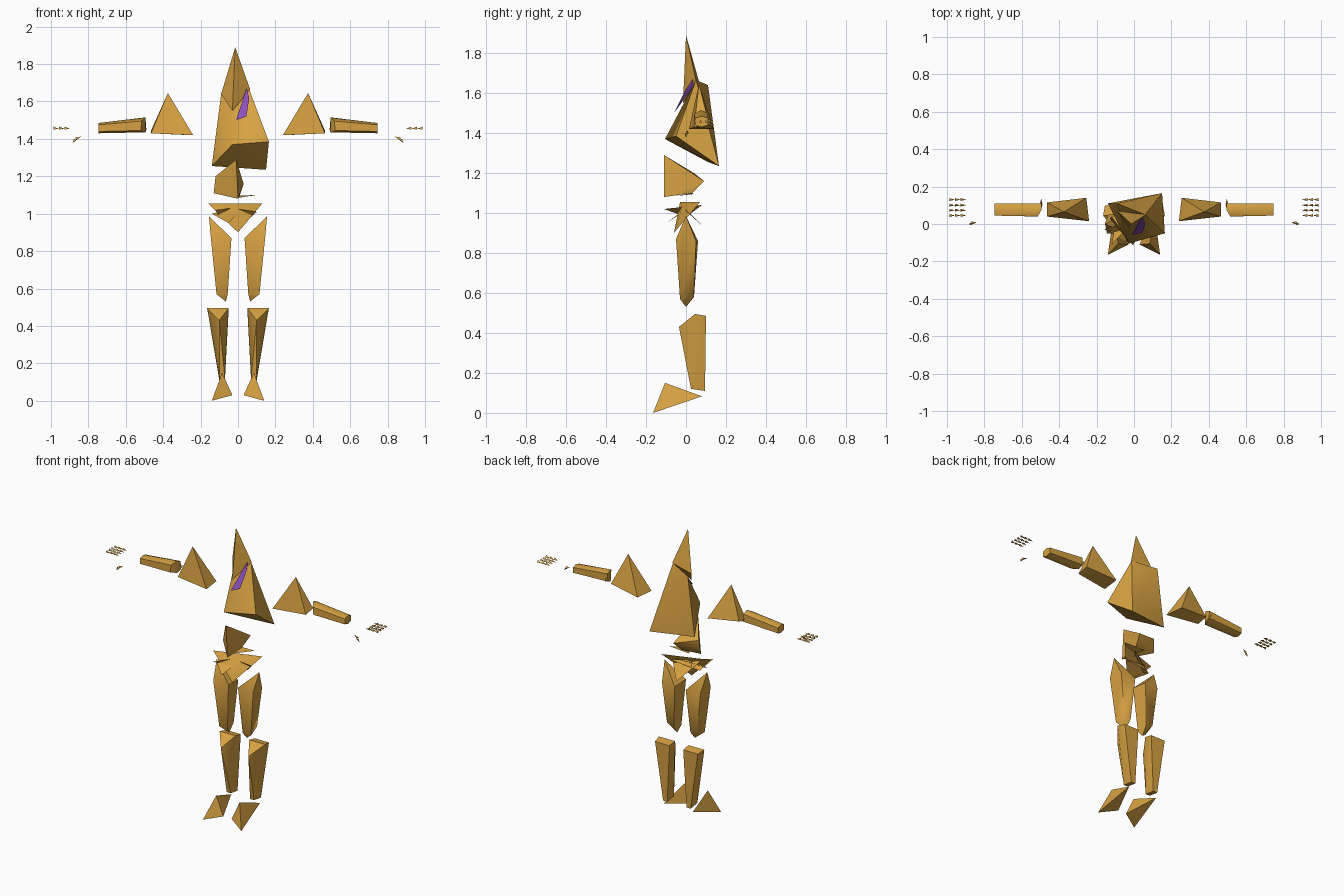
import bpy
import bmesh
import math
from mathutils import Vector

cube = bpy.data.objects.get("Cube")
if cube:
    bpy.data.objects.remove(cube, do_unlink=True)


def make_material(name, colour):
    material = bpy.data.materials.new(name)
    material.use_nodes = True
    material.diffuse_color = colour
    shader = next(n for n in material.node_tree.nodes if n.type == "BSDF_PRINCIPLED")
    shader.inputs["Base Color"].default_value = colour
    return material


gold = make_material("golden ochre", (.68, .36, .055, 1))
purple = make_material("violet", (.26, .08, .50, 1))


def finish(name, bm, material, smooth_angle):
    """Turn a bmesh into a named, shaded object."""
    mesh = bpy.data.meshes.new(name)
    bm.to_mesh(mesh)
    bm.free()
    mesh.materials.append(material)
    part = bpy.data.objects.new(name, mesh)
    bpy.context.collection.objects.link(part)
    bpy.ops.object.select_all(action="DESELECT")
    part.select_set(True)
    bpy.context.view_layer.objects.active = part
    bpy.ops.object.shade_smooth_by_angle(angle=math.radians(smooth_angle))
    return part


def shard(name, points, material=gold, smooth_angle=45):
    """Faceted solid wrapped around a few corner points."""
    bm = bmesh.new()
    verts = [bm.verts.new(p) for p in points]
    if len(verts) == 3:
        bm.faces.new(verts)
    else:
        bmesh.ops.convex_hull(bm, input=verts)
        loose = [v for v in bm.verts if not v.link_faces]
        bmesh.ops.delete(bm, geom=loose, context="VERTS")
        bmesh.ops.recalc_face_normals(bm, faces=bm.faces)
    return finish(name, bm, material, smooth_angle)


def pair(name, points):
    """The same shard on the left and on the right."""
    for side, sign in (("left", 1), ("right", -1)):
        shard(side + "_" + name, [(sign * x, y, z) for x, y, z in points])


def tiny_spike(base, tip, radius):
    """Corner points of a small three-sided spike."""
    base, tip = Vector(base), Vector(tip)
    along = (tip - base).normalized()
    across = along.orthogonal().normalized()
    other = along.cross(across)
    ring = []
    for i in range(3):
        turn = math.tau * i / 3
        ring.append(base + radius * (math.cos(turn) * across + math.sin(turn) * other))
    return [tuple(v) for v in ring + [tip]]


# Head and chest
shard("head", [(-.015, 0, 1.89), (-.09, .07, 1.64), (.065, .05, 1.665), (-.03, -.015, 1.55)])
shard("chest", [
    (-.03, -.105, 1.37), (.165, -.05, 1.385), (.15, .165, 1.235),
    (-.14, .11, 1.255), (-.09, .11, 1.64), (.06, .05, 1.665),
])
# Thin violet plate on the front of the chest
shard("chest_plate", [
    (.045, .035, 1.67), (-.01, -.06, 1.5), (.045, -.045, 1.52), (.06, 0, 1.62),
    (.04, .04, 1.64),
], purple)

# Waist
shard("waist", [
    (-.01, -.11, 1.29), (.03, .09, 1.16), (0, -.11, 1.08),
    (-.12, .04, 1.2), (-.13, .03, 1.11), (.01, .03, 1.1),
])
shard("waist_sliver", [(0, -.05, 1.085), (.1, .03, 1.1), (-.05, .04, 1.095)])

# Hips made of crossing splinters
shard("hip_front", [(-.16, -.03, 1.055), (.13, .07, 1.055), (0, -.06, .9), (-.02, -.02, 1.03)])
shard("hip_middle", [(-.12, -.11, 1.02), (.06, .08, 1.04), (-.1, 0, .98)])
shard("hip_back", [(0, .1, .92), (-.1, -.02, 1.04), (.1, 0, 1.01)])
shard("hip_splinter", [(-.14, -.03, 1.0), (-.05, -.1, .95), (.04, .06, 1.05)])

# Legs
pair("thigh", [
    (.155, 0, .985), (.035, -.05, .87), (.04, .06, .86), (.145, -.05, .87),
    (.14, .05, .86), (.055, -.03, .57), (.115, -.03, .57),
    (.11, .04, .6), (.06, .04, .58), (.065, 0, .53),
])
pair("shin", [
    (.05, .045, .495), (.165, .045, .495), (.05, .1, .485), (.155, .1, .485),
    (.1, -.035, .43), (.07, .025, .12), (.1, .025, .12),
    (.07, .095, .11), (.1, .095, .11),
])
pair("foot", [(.14, -.165, 0), (.03, -.11, .03), (.105, .08, .083), (.085, -.105, .15)])

# Arms
pair("upper_arm", [
    (.24, .015, 1.42), (.255, .14, 1.42), (.465, .04, 1.43),
    (.465, .115, 1.445), (.375, .065, 1.645),
])
pair("forearm", [
    (.495, .11, 1.5), (.495, .075, 1.515), (.515, .04, 1.495), (.52, .04, 1.445),
    (.495, .075, 1.435), (.49, .11, 1.45), (.745, .11, 1.475), (.745, .08, 1.485),
    (.745, .045, 1.475), (.745, .045, 1.44), (.745, .08, 1.43), (.745, .11, 1.44),
])
pair("elbow_sliver", [(.495, .135, 1.46), (.49, .1, 1.45), (.51, .09, 1.48)])

# Fingers: four rows of three small spikes
for finger, y in enumerate((.045, .073, .1, .13)):
    for joint in range(3):
        x = .905 + .03 * joint
        pair("finger_%d_joint_%d" % (finger + 1, joint + 1),
             tiny_spike((x + .022, y, 1.457), (x - .008, y, 1.453), .009))

# Thumb
pair("thumb_base", tiny_spike((.867, .005, 1.4), (.84, .008, 1.412), .009))
pair("thumb_tip", tiny_spike((.87, 0, 1.396), (.885, 0, 1.378), .009))
